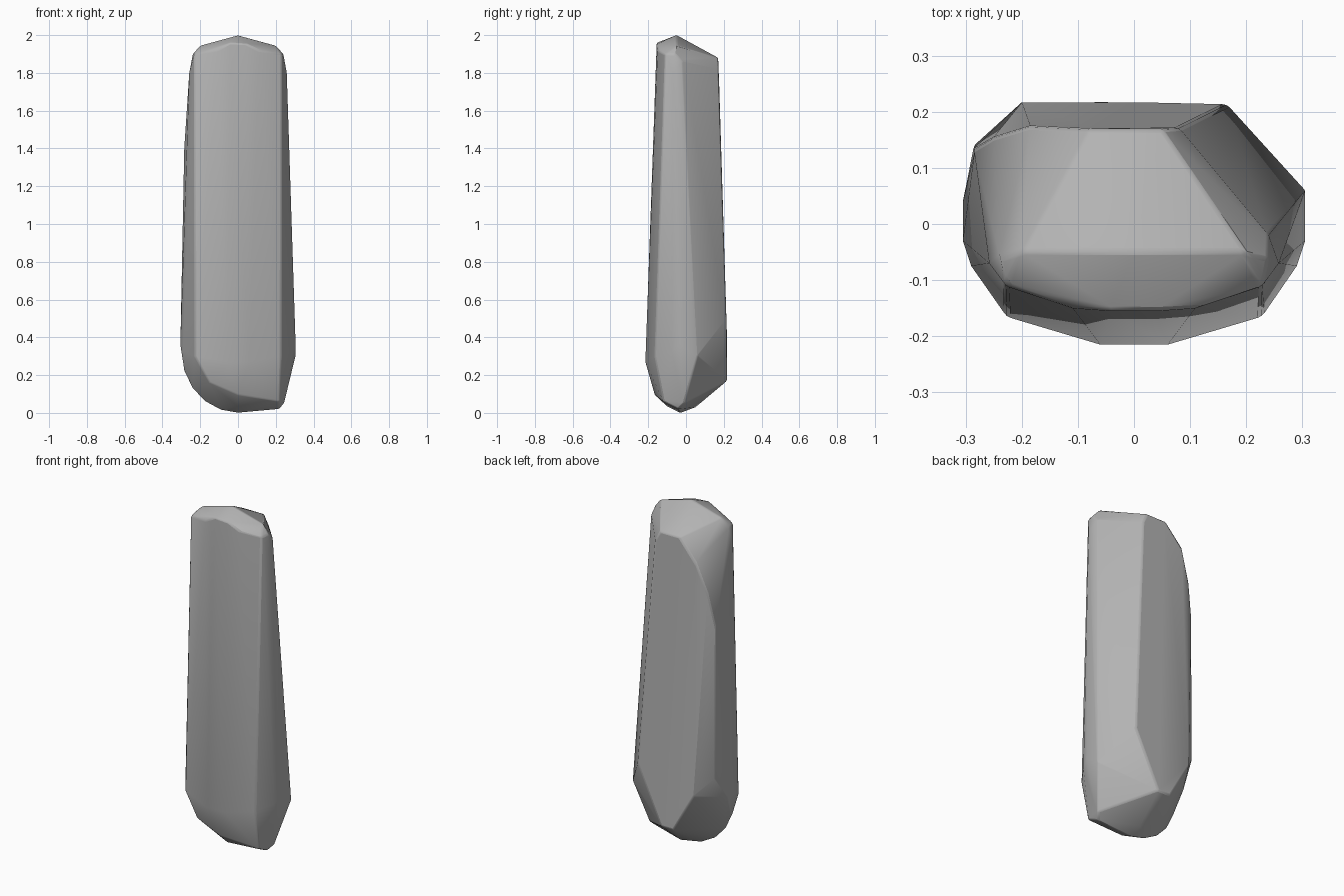
import bpy, bmesh, math

cube = bpy.data.objects.get("Cube")
if cube:
    bpy.data.objects.remove(cube, do_unlink=True)


def pair(x, y, z):
    """The same corner on the left and on the right."""
    return [(x, y, z), (-x, y, z)]


# Crown: front lip, ridge, shoulders
crown = [(0, -.05, 2), (.04, -.155, 1.955), (-.04, -.155, 1.96)]
crown += pair(.23, -.11, 1.9) + pair(.2, -.05, 1.945)
crown += pair(.24, -.06, 1.9) + pair(.258, -.07, 1.8)
crown += pair(.11, -.15, 1.92)

# Back shoulder, cut lower toward the right
shoulder = [(.24, -.02, 1.86), (.08, .172, 1.82), (.05, .17, 1.88), (-.08, .17, 1.88),
            (-.185, .175, 1.76), (-.25, .155, 1.58), (-.285, .135, 1.4)]

# Widest belt near the foot
belt = pair(.06, -.215, .27) + pair(.228, -.165, .3) + pair(.29, -.075, .33)
belt += pair(.305, -.03, .36)
belt += [(.305, .06, .3), (.165, .214, .5), (.01, .217, .17), (-.07, .217, .17),
         (-.2, .217, .4), (-.285, .14, .5), (-.305, .045, .36)]

# Foot: blunt point on the left, round sweep on the right
foot = [(0, -.03, 0), (.22, -.04, .02), (.245, -.01, .05), (.22, -.12, .06),
        (0, -.165, .095), (-.15, -.165, .16), (0, -.1, .035), (0, .05, .03)]
for step in range(1, 5):
    a = math.radians(18 * step)
    foot.append((-.3 * math.sin(a), -.02, .32 - .32 * math.cos(a)))

# Stone body wrapped around the corners
bm = bmesh.new()
for corner in crown + shoulder + belt + foot:
    bm.verts.new(corner)
hull = bmesh.ops.convex_hull(bm, input=bm.verts)
bmesh.ops.delete(bm, geom=[v for v in bm.verts if not v.link_faces], context='VERTS')
bmesh.ops.dissolve_limit(bm, angle_limit=math.radians(2), verts=bm.verts, edges=bm.edges)
bmesh.ops.recalc_face_normals(bm, faces=bm.faces)
mesh = bpy.data.meshes.new("standing_stone")
bm.to_mesh(mesh)
bm.free()
stone = bpy.data.objects.new("standing_stone", mesh)
bpy.context.collection.objects.link(stone)

# Plain grey stone
grey = bpy.data.materials.new("stone_grey")
grey.use_nodes = True
colour = (.45, .45, .45, 1)
grey.diffuse_color = colour
grey.node_tree.nodes["Principled BSDF"].inputs["Base Color"].default_value = colour
mesh.materials.append(grey)

# Soft worn edges
bpy.ops.object.select_all(action='DESELECT')
stone.select_set(True)
bpy.context.view_layer.objects.active = stone
bevel = stone.modifiers.new("worn_edges", 'BEVEL')
bevel.width = .008
bevel.segments = 2
bevel.limit_method = 'ANGLE'
bevel.angle_limit = math.radians(25)
bpy.ops.object.shade_smooth_by_angle(angle=math.radians(30))
